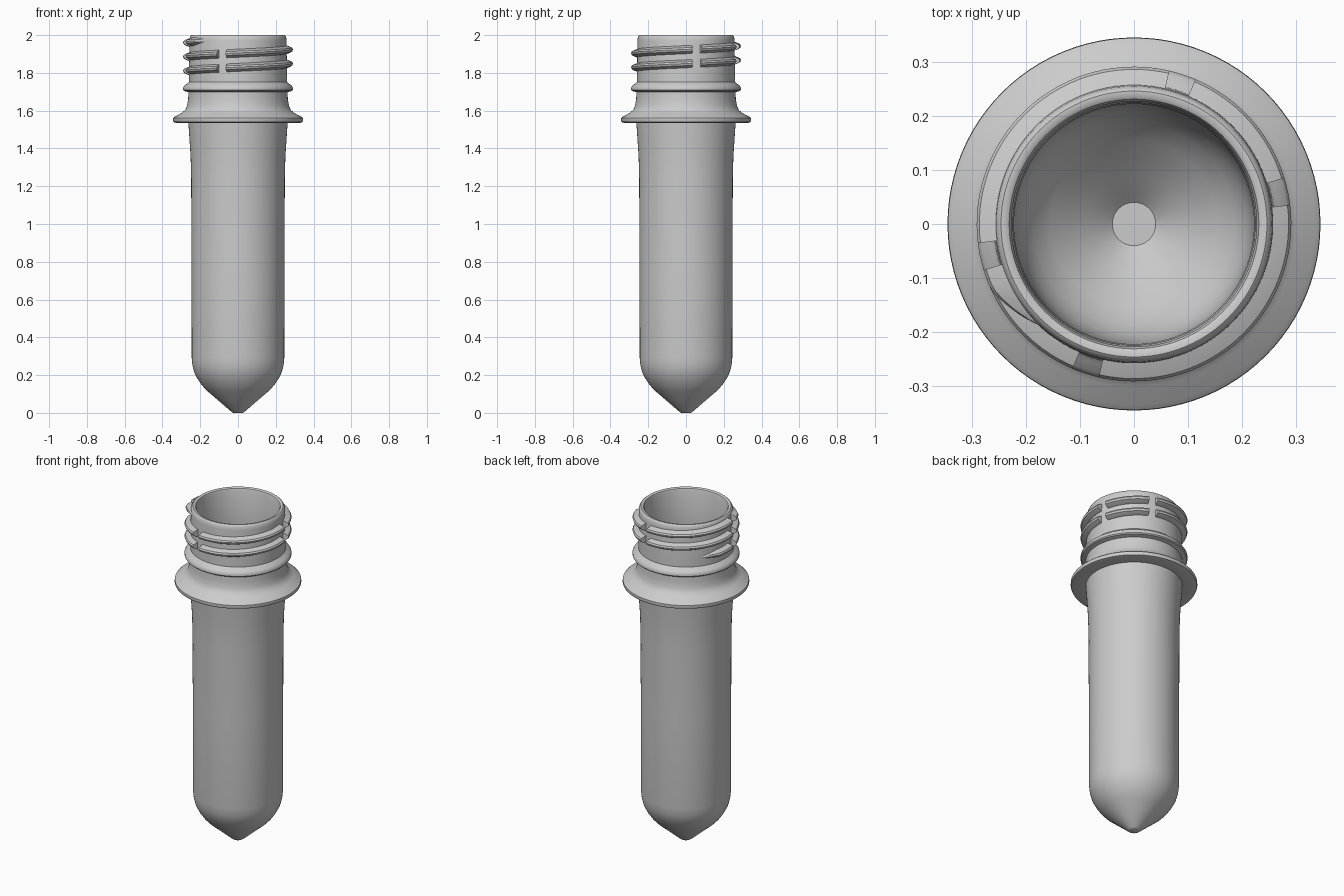
import bpy, bmesh
from math import sin, cos, pi, radians, degrees

if "Cube" in bpy.data.objects:
    bpy.data.objects.remove(bpy.data.objects["Cube"])

SEGS = 96


def finish(name, bm):
    bmesh.ops.remove_doubles(bm, verts=bm.verts, dist=1e-6)
    bmesh.ops.recalc_face_normals(bm, faces=bm.faces)
    mesh = bpy.data.meshes.new(name)
    bm.to_mesh(mesh)
    bm.free()
    obj = bpy.data.objects.new(name, mesh)
    bpy.context.collection.objects.link(obj)
    bpy.ops.object.select_all(action='DESELECT')
    obj.select_set(True)
    bpy.context.view_layer.objects.active = obj
    bpy.ops.object.shade_smooth_by_angle(angle=radians(35))
    return obj


def lathe(name, profile):
    bm = bmesh.new()
    verts = [bm.verts.new((r, 0, z)) for r, z in profile]
    edges = [bm.edges.new(p) for p in zip(verts, verts[1:])]
    bmesh.ops.spin(bm, geom=verts + edges, cent=(0, 0, 0), axis=(0, 0, 1),
                   angle=2 * pi, steps=SEGS, use_duplicate=False)
    return finish(name, bm)


# Hollow tube: outside from the tip up, over the lip, then down the inside
outer = [(0, 0), (0.025, 0), (0.035, 0.006), (0.10, 0.062), (0.165, 0.118),
         (0.19, 0.145), (0.213, 0.178), (0.231, 0.213), (0.241, 0.25),
         (0.245, 0.29), (0.246, 0.8), (0.248, 1.25), (0.251, 1.36),
         (0.257, 1.45), (0.263, 1.54)]
support_ring = [(0.33, 1.536), (0.342, 1.54), (0.345, 1.547), (0.344, 1.56),
                (0.335, 1.568), (0.30, 1.587), (0.28, 1.603), (0.27, 1.625),
                (0.264, 1.66), (0.262, 1.698)]
bead = [(0.286, 1.704), (0.291, 1.71), (0.291, 1.722), (0.284, 1.733),
        (0.268, 1.744), (0.26, 1.752)]
lip = [(0.257, 1.97), (0.255, 1.988), (0.25, 1.997), (0.246, 2.0),
       (0.237, 2.0), (0.231, 1.996), (0.227, 1.985)]
inner = [(0.226, 1.80), (0.224, 1.55), (0.222, 1.25), (0.219, 0.30),
         (0.215, 0.25), (0.205, 0.21), (0.187, 0.175), (0.155, 0.135),
         (0.09, 0.077), (0.04, 0.03), (0, 0.03)]
lathe("preform_body", outer + support_ring + bead + lip + inner)

# Helical thread, interrupted by four vertical vent slots
START, END, PITCH = 140, 950, 0.075
SLOTS = (12, 72, 192, 252)
SECTION = [(0.252, -0.025), (0.272, -0.019), (0.287, -0.011), (0.291, 0.0),
           (0.286, 0.009), (0.270, 0.016), (0.252, 0.022)]


def thread_piece(bm, a0, a1):
    n = max(2, int((a1 - a0) / 3))
    rings = []
    for i in range(n + 1):
        a = a0 + (a1 - a0) * i / n
        z = 1.812 + PITCH * (a - 180) / 360
        fade = min(1, (a - START) / 25, (END - a) / 25)  # tapered run-out
        rings.append([bm.verts.new((
            (0.252 + (r - 0.252) * fade) * cos(radians(a)),
            (0.252 + (r - 0.252) * fade) * sin(radians(a)),
            z + dz * (0.3 + 0.7 * fade))) for r, dz in SECTION])
    m = len(SECTION)
    for p, q in zip(rings, rings[1:]):
        for j in range(m):
            k = (j + 1) % m
            bm.faces.new((p[j], p[k], q[k], q[j]))
    bm.faces.new(rings[0])
    bm.faces.new(rings[-1][::-1])


bm = bmesh.new()
a = START
for turn in range(4):
    for s in SLOTS:
        c = s + 360 * turn
        if START < c - 5 and c + 5 < END:
            thread_piece(bm, a, c - 5)
            a = c + 5
thread_piece(bm, a, END)
finish("screw_thread", bm)
